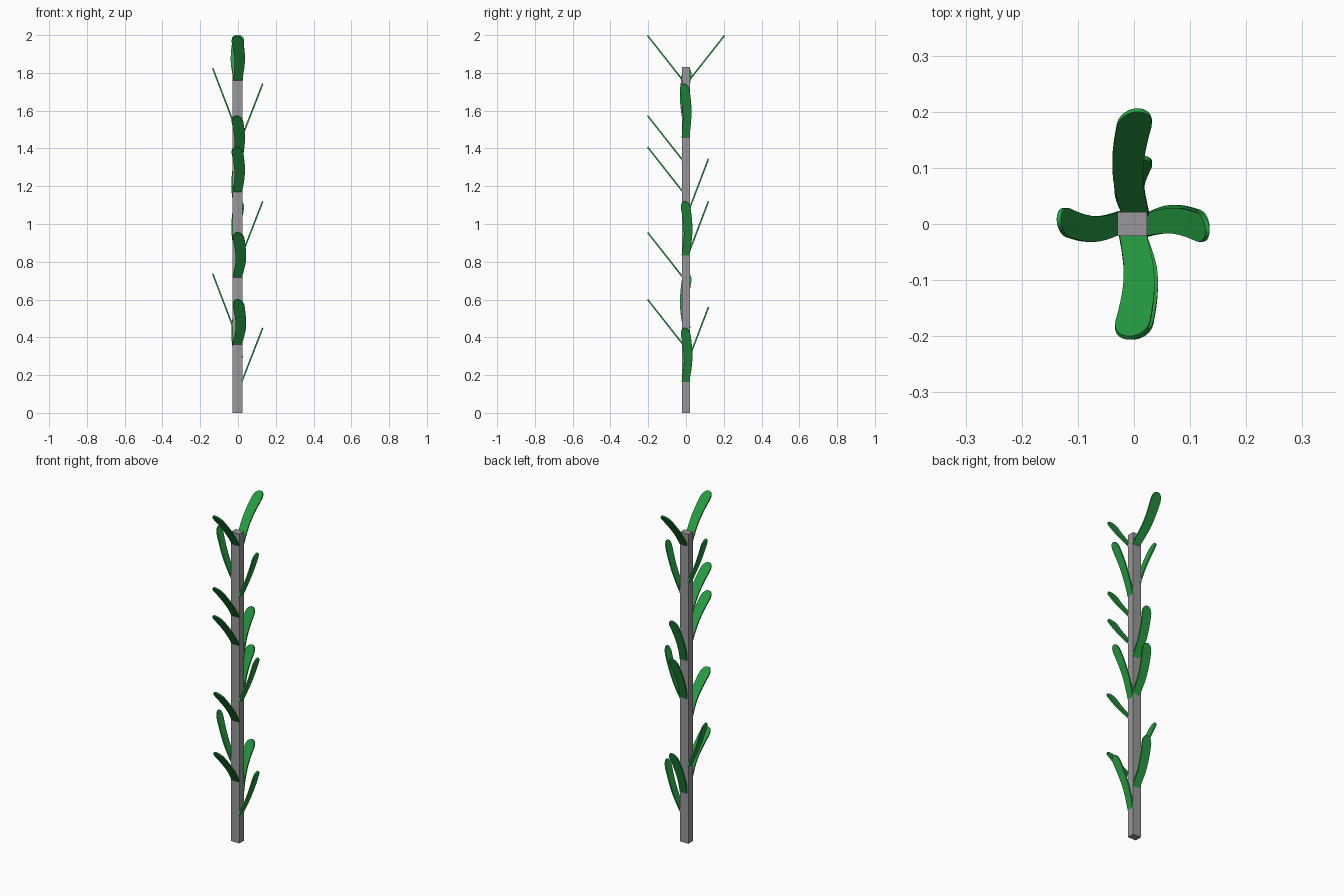
import bpy, bmesh, math
from mathutils import Vector, Matrix

if "Cube" in bpy.data.objects:
    bpy.data.objects.remove(bpy.data.objects["Cube"])


def material(name, rgb):
    m = bpy.data.materials.new(name)
    m.diffuse_color = (*rgb, 1)
    m.use_nodes = True
    m.node_tree.nodes["Principled BSDF"].inputs["Base Color"].default_value = m.diffuse_color
    return m


GREY = material("stem grey", (0.32, 0.31, 0.32))
GREEN = material("leaf green", (0.02, 0.34, 0.055))


def finish(bm, name, mat):
    bmesh.ops.recalc_face_normals(bm, faces=bm.faces)
    mesh = bpy.data.meshes.new(name)
    bm.to_mesh(mesh)
    bm.free()
    mesh.materials.append(mat)
    obj = bpy.data.objects.new(name, mesh)
    bpy.context.collection.objects.link(obj)


# Square stem
bm = bmesh.new()
bmesh.ops.create_cube(bm, size=1, matrix=Matrix.Translation((-0.003, 0, 0.915))
                      @ Matrix.Diagonal((0.053, 0.042, 1.83, 1)))
finish(bm, "stem", GREY)

STEPS = [i * 0.085 for i in range(11)] + [0.89, 0.93, 0.96, 0.98, 0.992, 1.0]
THICK = 0.008


def leaf(name, angle, r0, z0, r1, z1, width=1.0, shift=0.0):
    """Wavy strap leaf with a round tip, leaning out along -y, then turned about z."""
    base, tip = Vector((0, -r0, z0)), Vector((0, -r1, z1))
    along = tip - base
    normal = Vector((1, 0, 0)).cross(along).normalized() * THICK / 2
    turn = Matrix.Rotation(math.radians(angle), 3, 'Z')
    bm = bmesh.new()
    rings = []
    for t in STEPS:
        centre = -0.003 + 0.012 * math.sin(math.pi * 1.15 * t) + shift * min(1, 3 * t)
        half = (0.024 + 0.008 * t) * width
        if t > 0.85:
            half *= math.sqrt(max(0.01, 1 - ((t - 0.85) / 0.15) ** 2))
        p = base + along * t
        rings.append([bm.verts.new(turn @ (p + Vector((centre + sx * half, 0, 0)) + sn * normal))
                      for sx, sn in ((-1, -1), (1, -1), (1, 1), (-1, 1))])
    for a, b in zip(rings, rings[1:]):
        for i in range(4):
            j = (i + 1) % 4
            bm.faces.new((a[i], a[j], b[j], b[i]))
    bm.faces.new(rings[0])
    bm.faces.new(rings[-1])
    finish(bm, name, GREEN)


# Front leaves: tip height and sideways shift
for z, s in ((1.997, 0), (1.573, 0), (1.407, 0), (0.955, 0.006), (0.60, 0.006)):
    leaf("front_leaf", 0, 0.018, z - 0.235, 0.203, z, shift=s)

# Back leaves: the top one spreads wider
leaf("top_back_leaf", 180, 0.018, 1.762, 0.203, 1.997, shift=0.002)
for z in (1.345, 1.12, 0.56):
    leaf("back_leaf", 180, 0.018, z - 0.265, 0.119, z, 0.95)

# Side leaves
for z, s in ((1.743, -0.003), (1.12, 0.002), (0.45, 0.002)):
    leaf("right_leaf", 90, 0.02, z - 0.285, 0.131, z, 0.83, s)
for z in (1.825, 0.737):
    leaf("left_leaf", -90, 0.025, z - 0.285, 0.134, z, 0.83)
